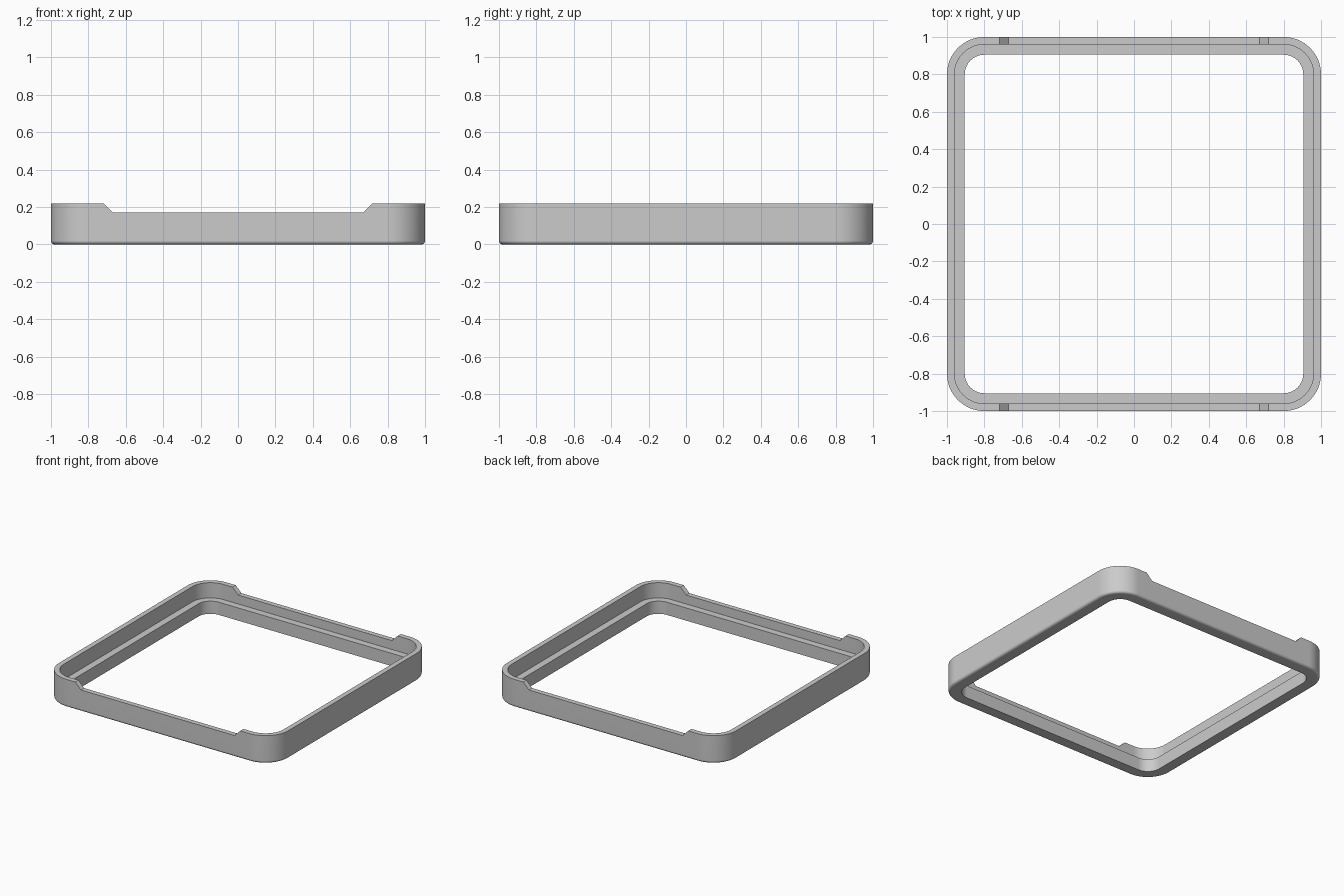
import bpy
import bmesh
import math

cube = bpy.data.objects.get("Cube")
if cube:
    bpy.data.objects.remove(cube, do_unlink=True)

HEIGHT, NOTCH_Z = 0.22, 0.17        # rim height and lowered rim height
NOTCH_OUT, NOTCH_IN = 0.72, 0.67    # ends of the sloped notch sides
CORNER, LEDGE_Z, FILLET = 0.2, 0.1, 0.02
STEPS = 16


def outline(inset):
    """Rounded square, with extra points on front and back for the notches."""
    radius = CORNER - inset
    centre = 1 - CORNER
    points = []
    for quarter, (sx, sy) in enumerate([(1, 1), (-1, 1), (-1, -1), (1, -1)]):
        for i in range(STEPS + 1):
            a = (quarter + i / STEPS) * math.pi / 2
            points.append((sx * centre + radius * math.cos(a),
                           sy * centre + radius * math.sin(a)))
        if quarter in (0, 2):
            for x in (NOTCH_OUT, NOTCH_IN, -NOTCH_IN, -NOTCH_OUT):
                points.append((sy * x, sy * (1 - inset)))
    return points


def rim_height(x):
    t = (abs(x) - NOTCH_IN) / (NOTCH_OUT - NOTCH_IN)
    return NOTCH_Z + (HEIGHT - NOTCH_Z) * min(1, max(0, t))


# Wall cross-section as (inset, z): bottom fillet, rim, inner ledge, opening
section = []
for i in range(5):
    a = i / 4 * math.pi / 2
    section.append((FILLET * (1 - math.sin(a)), FILLET * (1 - math.cos(a))))
section += [(0, None), (0.04, None), (0.04, LEDGE_Z), (0.095, LEDGE_Z), (0.095, 0)]

# Sweep the section around the outline as a closed ring
bm = bmesh.new()
loops = [[bm.verts.new((x, y, rim_height(x) if z is None else z))
          for x, y in outline(inset)] for inset, z in section]
for k, lower in enumerate(loops):
    upper = loops[(k + 1) % len(loops)]
    for i in range(len(lower)):
        j = (i + 1) % len(lower)
        bm.faces.new((lower[i], lower[j], upper[j], upper[i]))
bmesh.ops.recalc_face_normals(bm, faces=bm.faces)
mesh = bpy.data.meshes.new("frame")
bm.to_mesh(mesh)
bm.free()

frame = bpy.data.objects.new("frame", mesh)
bpy.context.collection.objects.link(frame)

# Single grey material
grey = bpy.data.materials.new("light grey")
grey.use_nodes = True
colour = (0.6, 0.6, 0.6, 1)
grey.diffuse_color = colour
grey.node_tree.nodes["Principled BSDF"].inputs["Base Color"].default_value = colour
mesh.materials.append(grey)

# Smooth corners and fillet, crisp rim and ledge
bpy.ops.object.select_all(action="DESELECT")
frame.select_set(True)
bpy.context.view_layer.objects.active = frame
bpy.ops.object.shade_smooth_by_angle(angle=math.radians(30))
weighted = frame.modifiers.new("flat_walls", "WEIGHTED_NORMAL")
weighted.keep_sharp = True
